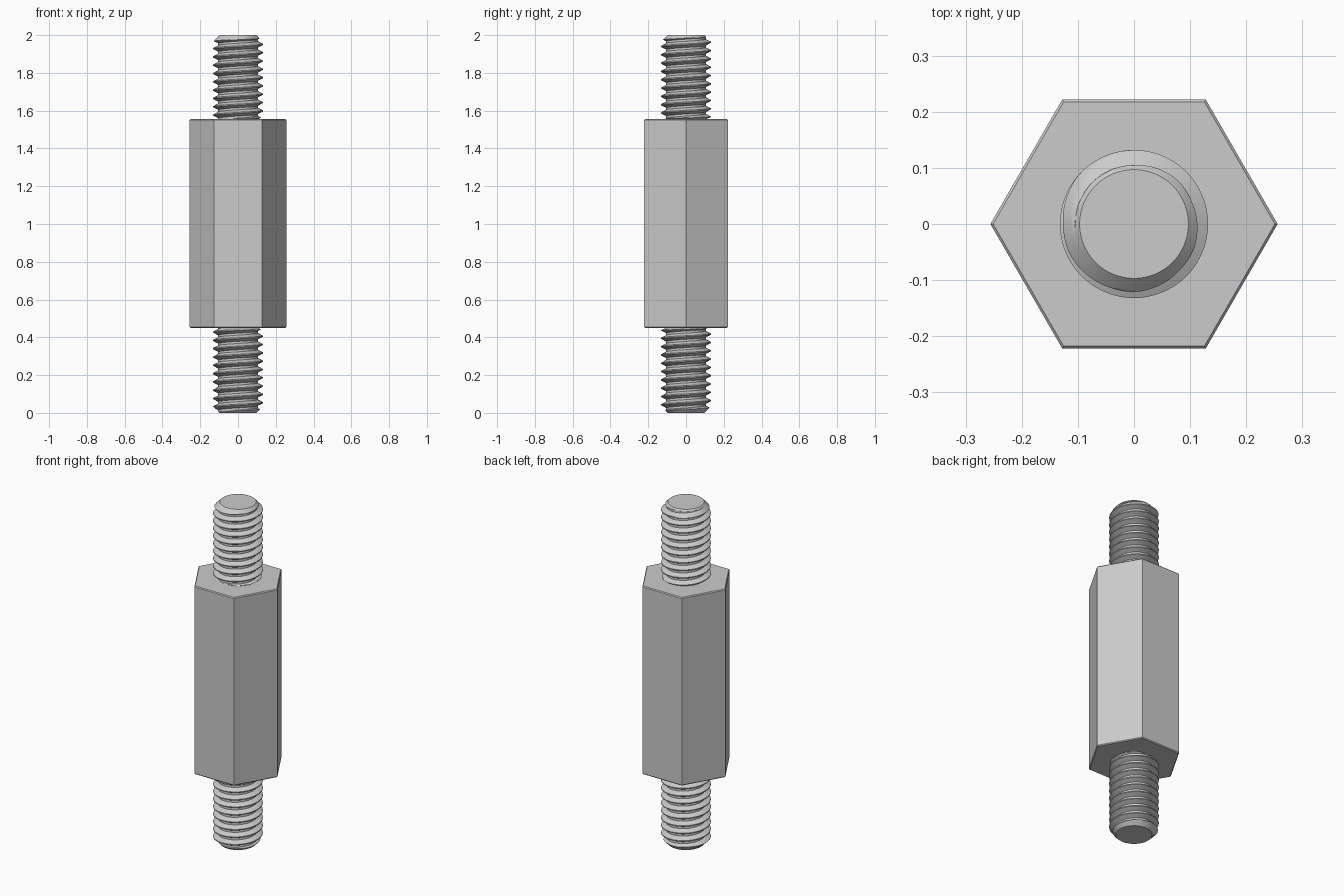
import bpy, bmesh, math

if "Cube" in bpy.data.objects:
    bpy.data.objects.remove(bpy.data.objects["Cube"])

HEX_R, HEX_LOW, HEX_HIGH, BEVEL = 0.256, 0.45, 1.555, 0.005
MAJOR, MINOR, TIP, PITCH = 0.132, 0.105, 0.097, 0.044
SIDES, STEPS = 64, 16

steel = bpy.data.materials.new("steel grey")
steel.use_nodes = True
grey = (0.6, 0.6, 0.6, 1)
steel.diffuse_color = grey
steel.node_tree.nodes["Principled BSDF"].inputs["Base Color"].default_value = grey


def finish(name, bm):
    bmesh.ops.recalc_face_normals(bm, faces=bm.faces)
    mesh = bpy.data.meshes.new(name)
    bm.to_mesh(mesh)
    bm.free()
    mesh.materials.append(steel)
    obj = bpy.data.objects.new(name, mesh)
    bpy.context.collection.objects.link(obj)
    return obj


def hex_body():
    # Stacked hexagons with a tiny chamfer at both ends
    bm = bmesh.new()
    rings = []
    for r, z in ((HEX_R - BEVEL, HEX_LOW), (HEX_R, HEX_LOW + BEVEL),
                 (HEX_R, HEX_HIGH - BEVEL), (HEX_R - BEVEL, HEX_HIGH)):
        rings.append([bm.verts.new((r * math.cos(i * math.pi / 3),
                                    r * math.sin(i * math.pi / 3), z)) for i in range(6)])
    for a, b in zip(rings, rings[1:]):
        for i in range(6):
            j = (i + 1) % 6
            bm.faces.new((a[i], a[j], b[j], b[i]))
    bm.faces.new(rings[0])
    bm.faces.new(rings[-1])
    return finish("hex_body", bm)


def thread_radius(phase, z, length):
    # Trapezoid thread form, run out at the base and chamfered at the tip
    d = abs(phase % 1 - 0.5)
    blend = min(max((d - 0.125) / 0.3125, 0), 1)
    r = MINOR + (MAJOR - MINOR) * blend
    return min(r, MINOR + 2.5 * z, TIP + length - z)


def stud(name, length):
    bm = bmesh.new()
    count = STEPS * (math.ceil(length / PITCH) + 3)
    columns = []
    for i in range(SIDES):
        angle = math.tau * i / SIDES
        column = []
        for k in range(count):
            turn = k / STEPS + i / SIDES - 1
            z = min(max(turn * PITCH, 0), length)
            r = thread_radius(z / PITCH - i / SIDES, z, length)
            column.append(bm.verts.new((r * math.cos(angle), r * math.sin(angle), z)))
        columns.append(column)
    # Each column joins the next; the last joins the first one turn higher
    for i, a in enumerate(columns):
        b = columns[i + 1] if i + 1 < SIDES else columns[0][STEPS:]
        for k in range(len(b) - 1):
            bm.faces.new((a[k], b[k], b[k + 1], a[k + 1]))
    bmesh.ops.remove_doubles(bm, verts=bm.verts, dist=1e-6)
    bmesh.ops.holes_fill(bm, edges=[e for e in bm.edges if e.is_boundary], sides=0)
    return finish(name, bm)


hex_body()

top = stud("top_threaded_stud", 2 - HEX_HIGH)
top.location.z = HEX_HIGH
bottom = stud("bottom_threaded_stud", HEX_LOW)
bottom.location.z = HEX_LOW
bottom.rotation_euler.x = math.pi

# Smooth round threads, with crisp crests and end caps
bpy.ops.object.select_all(action='DESELECT')
for obj in (top, bottom):
    obj.select_set(True)
bpy.context.view_layer.objects.active = top
bpy.ops.object.shade_smooth_by_angle(angle=math.radians(30))
